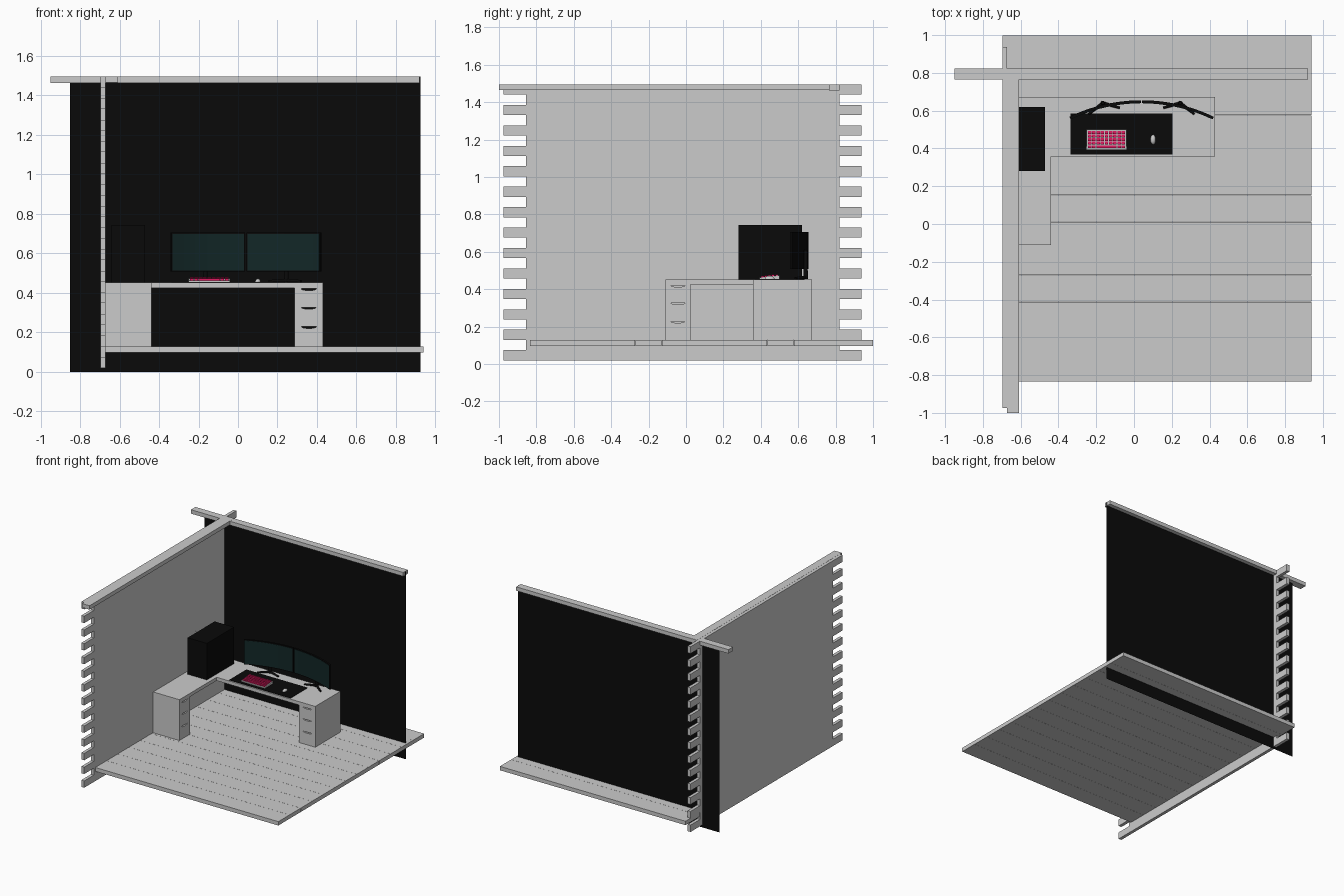
import bpy, bmesh, math
from mathutils import Matrix, Vector

if "Cube" in bpy.data.objects:
    bpy.data.objects.remove(bpy.data.objects["Cube"])


def material(name, rgb):
    m = bpy.data.materials.new(name)
    m.diffuse_color = (*rgb, 1)
    m.use_nodes = True
    m.node_tree.nodes["Principled BSDF"].inputs["Base Color"].default_value = m.diffuse_color
    return m


BLACK = material("black", (0.003, 0.003, 0.003))
SCREEN = material("screen_teal", (0.006, 0.02, 0.02))
PINK = material("key_pink", (0.75, 0.01, 0.12))


def finish(name, bm, mat=None):
    bmesh.ops.recalc_face_normals(bm, faces=bm.faces)
    me = bpy.data.meshes.new(name)
    bm.to_mesh(me)
    bm.free()
    if mat:
        me.materials.append(mat)
    ob = bpy.data.objects.new(name, me)
    bpy.context.collection.objects.link(ob)
    return ob


def boxes(name, bounds, mat=None):
    """One mesh holding axis-aligned boxes (x0, x1, y0, y1, z0, z1)."""
    bm = bmesh.new()
    for x0, x1, y0, y1, z0, z1 in bounds:
        mid = Vector((x0 + x1, y0 + y1, z0 + z1)) / 2
        size = Matrix.Diagonal((x1 - x0, y1 - y0, z1 - z0, 1))
        bmesh.ops.create_cube(bm, size=1, matrix=Matrix.Translation(mid) @ size)
    return finish(name, bm, mat)


def prism(name, outline, depth, mat=None):
    """Extrude a closed list of 3D points along the depth vector."""
    bm = bmesh.new()
    f = bm.faces.new([bm.verts.new(p) for p in outline])
    out = bmesh.ops.extrude_face_region(bm, geom=[f], use_keep_orig=True)
    bmesh.ops.translate(bm, vec=depth, verts=[v for v in out["geom"] if isinstance(v, bmesh.types.BMVert)])
    return finish(name, bm, mat)


def cut(target, cutter):
    cutter.hide_render = True
    cutter.hide_set(True)
    cutter.display_type = 'WIRE'
    mod = target.modifiers.new("cut", 'BOOLEAN')
    mod.object = cutter
    mod.solver = 'EXACT'


# Floor planks
pitch = 1.835 / 13
for i in range(13):
    y = -0.835 + i * pitch
    boxes(f"floor_plank_{i + 1}", [(-0.695, 0.94, y, y + pitch - 0.001, 0.097, 0.128)])

# Left wall: alternating long and short planks with toothed ends
h = 1.475 / 27
for i in range(27):
    z = 0.02 + i * h
    y0, y1 = (-0.855, 0.82) if i % 2 else (-0.975, 0.938)
    boxes(f"wall_plank_{i + 1}", [(-0.697, -0.672, y0, y1, z, z + h)])

# Top beams and thin black back wall
boxes("left_top_beam", [(-0.672, -0.608, -1.0, 0.82, 1.465, 1.496)])
boxes("back_top_beam", [(-0.95, 0.92, 0.765, 0.822, 1.464, 1.495)])
bm = bmesh.new()
bm.faces.new([bm.verts.new((x, 0.79, z)) for x, z in ((-0.85, 0), (0.925, 0), (0.925, 1.495), (-0.85, 1.495))])
finish("back_wall", bm, BLACK)

# L-shaped desk top
L = [(-0.67, -0.11), (-0.439, -0.11), (-0.439, 0.358), (0.43, 0.358), (0.43, 0.673), (-0.67, 0.673)]
prism("desk_top", [(x, y, 0.426) for x, y in L], (0, 0, 0.027))

# Drawer pedestals with half-moon finger holes
right_ped = boxes("right_pedestal", [(0.287, 0.43, 0.358, 0.673, 0.128, 0.426)])
left_ped = boxes("left_pedestal", [(-0.67, -0.439, -0.11, 0.024, 0.128, 0.426)])
arc = [(0.038 * math.cos(a), -0.009 * math.sin(a)) for a in (math.pi * i / 12 for i in range(13))]


def moons(name, place, depth):
    bm = bmesh.new()
    for z in (0.421, 0.327, 0.229):
        f = bm.faces.new([bm.verts.new(place(u, z + w)) for u, w in arc])
        out = bmesh.ops.extrude_face_region(bm, geom=[f], use_keep_orig=True)
        bmesh.ops.translate(bm, vec=depth, verts=[v for v in out["geom"] if isinstance(v, bmesh.types.BMVert)])
    return finish(name, bm)


cut(right_ped, moons("right_handle_cutter", lambda u, z: (0.359 + u, 0.3, z), (0, 0.45, 0)))
cut(left_ped, moons("left_handle_cutter", lambda u, z: (-0.75, -0.043 + u, z), (0.4, 0, 0)))

# Computer case
boxes("computer_case", [(-0.64, -0.47, 0.28, 0.62, 0.453, 0.744)], BLACK)

# Pair of curved monitors on one shared arc
CX, CY, R = 0.04, -0.226, 0.874


def curved(name, a0, a1, r0, r1, z0, z1, mat):
    n = 12
    angles = [a0 + (a1 - a0) * i / n for i in range(n + 1)]
    pts = [(CX + r0 * math.sin(a), CY + r0 * math.cos(a), z0) for a in angles]
    pts += [(CX + r1 * math.sin(a), CY + r1 * math.cos(a), z0) for a in reversed(angles)]
    return prism(name, pts, (0, 0, z1 - z0), mat)


def bar(name, p, q, r, mat):
    p, q = Vector(p), Vector(q)
    d = q - p
    bm = bmesh.new()
    m = Matrix.Translation((p + q) / 2) @ d.to_track_quat('Z', 'Y').to_matrix().to_4x4()
    bmesh.ops.create_cone(bm, cap_ends=True, segments=12, radius1=r, radius2=r * 0.7, depth=d.length, matrix=m)
    return finish(name, bm, mat)


for side, s in (("left", -1), ("right", 1)):
    curved(f"{side}_monitor", s * 0.004, s * 0.449, R - 0.007, R + 0.007, 0.508, 0.705, BLACK)
    curved(f"{side}_screen", s * 0.010, s * 0.443, R - 0.009, R - 0.006, 0.514, 0.699, SCREEN)
    top = (CX + s * 0.205, 0.64)
    bar(f"{side}_stand_post", (*top, 0.455), (*top, 0.61), 0.012, BLACK)
    bar(f"{side}_stand_outer_foot", (*top, 0.463), (CX + s * 0.28, 0.582, 0.459), 0.009, BLACK)
    bar(f"{side}_stand_inner_foot", (*top, 0.463), (CX + s * 0.115, 0.615, 0.459), 0.009, BLACK)

# Desk mat
boxes("desk_mat", [(-0.336, 0.204, 0.368, 0.585, 0.453, 0.456)], BLACK)

# Keyboard: wedge body with rows of keys and a space bar
prism("keyboard", [(-0.251, 0.394, 0.456), (-0.251, 0.5, 0.456), (-0.251, 0.5, 0.474), (-0.251, 0.394, 0.462)],
      (0.211, 0, 0))
keys = []
kx, ky = 0.2 / 9, 0.094 / 5
for r in range(5):
    for c in range(9):
        if r == 0 and 2 < c < 7:
            continue
        span = 5 if (r == 0 and c == 2) else 1
        x, y = -0.2455 + c * kx, 0.4 + r * ky
        z = 0.462 + 0.113 * (y - 0.394)
        keys.append((x + 0.002, x + span * kx - 0.002, y + 0.002, y + ky - 0.002, z - 0.001, z + 0.009))
boxes("keys", keys, PINK)

# Mouse: flattened half ellipsoid
bm = bmesh.new()
bmesh.ops.create_uvsphere(bm, u_segments=20, v_segments=12, radius=1)
bmesh.ops.bisect_plane(bm, geom=bm.verts[:] + bm.edges[:] + bm.faces[:], plane_co=(0, 0, 0),
                       plane_no=(0, 0, -1), clear_outer=True)
bmesh.ops.holes_fill(bm, edges=[e for e in bm.edges if e.is_boundary])
bmesh.ops.transform(bm, verts=bm.verts, matrix=Matrix.Translation((0.101, 0.447, 0.456)) @
                    Matrix.Diagonal((0.014, 0.026, 0.016, 1)))
mouse = finish("mouse", bm)
bpy.context.view_layer.objects.active = mouse
mouse.select_set(True)
bpy.ops.object.shade_smooth_by_angle()
